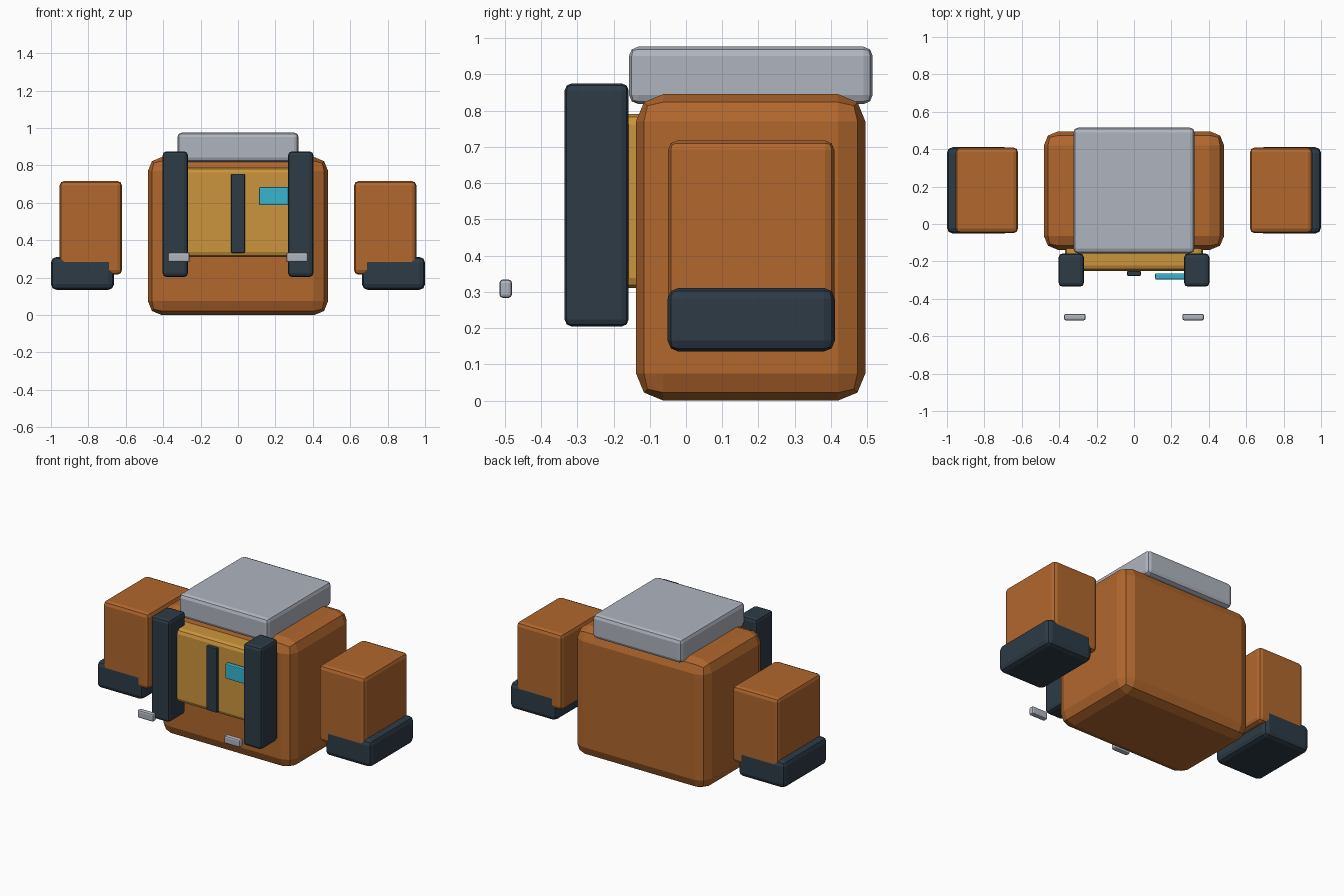
import bpy
import bmesh
from mathutils import Vector

if "Cube" in bpy.data.objects:
    bpy.data.objects.remove(bpy.data.objects["Cube"])


def material(name, rgb):
    m = bpy.data.materials.new(name)
    m.diffuse_color = (*rgb, 1.0)
    m.use_nodes = True
    m.node_tree.nodes["Principled BSDF"].inputs["Base Color"].default_value = m.diffuse_color
    return m


canvas = material("rust orange canvas", (0.44, 0.135, 0.027))
flap = material("mustard panel", (0.60, 0.30, 0.046))
dark = material("dark slate webbing", (0.026, 0.043, 0.061))
grey = material("light grey", (0.43, 0.46, 0.52))
teal = material("teal accent", (0.04, 0.46, 0.63))


def rounded_box(name, x, y, z, bevel, mat, segments=2):
    """Bevelled box given by its (min, max) range on each axis."""
    lo, hi = Vector((x[0], y[0], z[0])), Vector((x[1], y[1], z[1]))
    mid, size = (lo + hi) / 2, hi - lo
    bm = bmesh.new()
    bmesh.ops.create_cube(bm, size=1.0)
    bmesh.ops.scale(bm, vec=size, verts=bm.verts)
    bmesh.ops.bevel(bm, geom=bm.edges[:], offset=bevel, segments=segments,
                    profile=0.5, affect='EDGES')
    mesh = bpy.data.meshes.new(name)
    bm.to_mesh(mesh)
    bm.free()
    mesh.materials.append(mat)
    obj = bpy.data.objects.new(name, mesh)
    obj.location = mid
    bpy.context.collection.objects.link(obj)
    return obj


def mirrored_pair(name, x, y, z, bevel, mat):
    rounded_box(name + "_right", x, y, z, bevel, mat)
    rounded_box(name + "_left", (-x[1], -x[0]), y, z, bevel, mat)


# Main bag and the lid on top
rounded_box("bag_body", (-0.482, 0.482), (-0.138, 0.495), (0.0, 0.845), 0.075, canvas)
rounded_box("top_lid", (-0.324, 0.324), (-0.157, 0.515), (0.818, 0.976), 0.025, grey)

# Front panel with its centre strip and tag
rounded_box("front_panel", (-0.37, 0.37), (-0.25, -0.10), (0.31, 0.79), 0.028, flap)
rounded_box("centre_strip", (-0.037, 0.037), (-0.277, -0.252), (0.333, 0.755), 0.005, dark)
rounded_box("front_tag", (0.113, 0.287), (-0.297, -0.264), (0.588, 0.684), 0.006, teal)

# Shoulder straps and the buckles in front of them
mirrored_pair("shoulder_strap", (0.268, 0.403), (-0.335, -0.158), (0.204, 0.875), 0.02, dark)
mirrored_pair("buckle", (0.258, 0.374), (-0.515, -0.480), (0.283, 0.334), 0.01, grey)

# Side pockets, each with a dark base slightly proud of the pocket
mirrored_pair("side_pocket", (0.62, 0.954), (-0.049, 0.409), (0.216, 0.717), 0.025, canvas)
mirrored_pair("pocket_base", (0.663, 1.0), (-0.0505, 0.4105), (0.135, 0.311), 0.03, dark)
